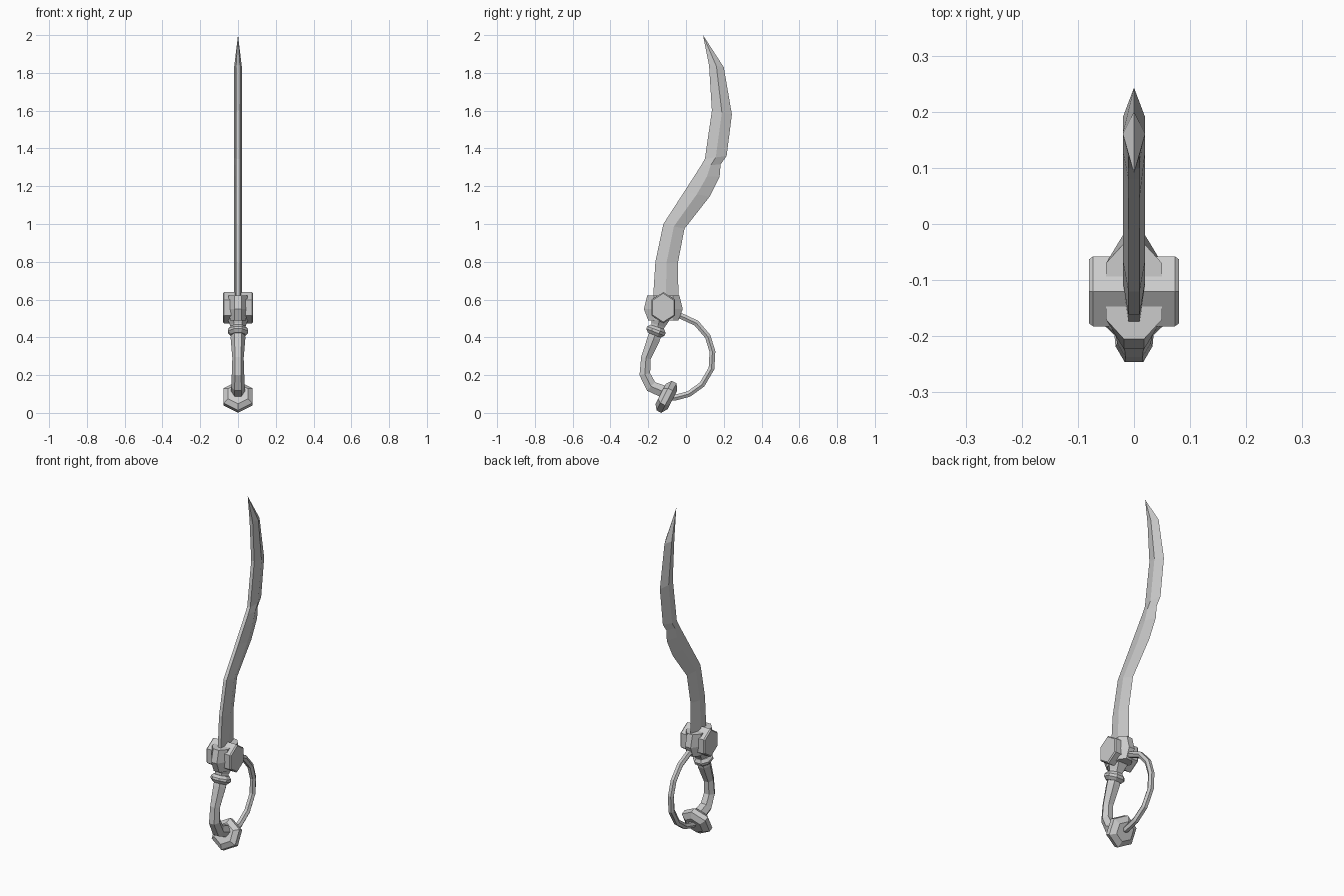
import bpy, bmesh, math
from mathutils import Vector

if "Cube" in bpy.data.objects:
    bpy.data.objects.remove(bpy.data.objects["Cube"])


def loft(name, rings):
    """Skin a list of equal-length point rings and cap both ends."""
    bm = bmesh.new()
    vs = [[bm.verts.new(p) for p in r] for r in rings]
    n = len(rings[0])
    for a, b in zip(vs, vs[1:]):
        for i in range(n):
            j = (i + 1) % n
            bm.faces.new((a[i], a[j], b[j], b[i]))
    bm.faces.new(vs[0])
    bm.faces.new(vs[-1])
    bmesh.ops.remove_doubles(bm, verts=bm.verts, dist=1e-4)
    bmesh.ops.recalc_face_normals(bm, faces=bm.faces)
    me = bpy.data.meshes.new(name)
    bm.to_mesh(me)
    bm.free()
    ob = bpy.data.objects.new(name, me)
    bpy.context.collection.objects.link(ob)
    return ob


def sweep(name, path, radii, sides=6, side=(1, 0, 0), phase=0):
    """Sweep a polygon with changing radius along a path."""
    pts = [Vector(p) for p in path]
    s = Vector(side)
    rings = []
    for i, c in enumerate(pts):
        t = (pts[min(i + 1, len(pts) - 1)] - pts[max(i - 1, 0)]).normalized()
        n = t.cross(s)
        ring = []
        for k in range(sides):
            a = phase + 2 * math.pi * k / sides
            ring.append(c + radii[i] * (math.cos(a) * s + math.sin(a) * n))
        rings.append(ring)
    return loft(name, rings)


def yz(*pairs):
    return [(0, y, z) for y, z in pairs]


# Wavy blade: spine y,z then cutting edge y,z
stations = [(-.178, .55, -.04, .55), (-.162, .80, -.042, .80), (-.12, 1.0, -.008, .975),
            (-.01, 1.17, .125, 1.145), (.045, 1.255, .178, 1.25), (.08, 1.31, .183, 1.315),
            (.10, 1.345, .215, 1.36), (.137, 1.6, .243, 1.58), (.122, 1.84, .20, 1.83)]
rings = []
for fy, fz, by, bz in stations:
    my, mz = (fy + by) / 2, (fz + bz) / 2
    rings.append([(-.01, fy, fz), (.01, fy, fz), (.02, my, mz), (0, by, bz), (-.02, my, mz)])
rings.append([(0, .09, 2.0)] * 5)
loft("blade", rings)

# Guard cross-block with hexagonal side ends
hub = sweep("guard_side_blocks",
            [(x, -.12, .557) for x in (-.08, -.073, .073, .08)],
            [.066, .072, .072, .066], side=(0, 1, 0), phase=math.pi / 6)
for v in hub.data.vertices:
    v.co.z = .557 + (v.co.z - .557) * 1.15

# Wedge-shaped front and back lobes of the guard
for name, d in (("guard_front_lobe", -1), ("guard_back_lobe", 1)):
    rings = []
    for w, tip, z in ((.042, .08, .49), (.05, .103, .55), (.05, .085, .622)):
        rings.append([(x, -.12 + d * y, z) for x, y in
                      ((-w, 0), (w, 0), (w, .05), (.018, tip), (-.018, tip), (-w, .05))])
    loft(name, rings)

# Curved grip
sweep("grip",
      yz((-.135, .51), (-.147, .465), (-.158, .435), (-.17, .395), (-.212, .29),
         (-.218, .205), (-.185, .14), (-.125, .115), (-.09, .11)),
      [.062, .042, .036, .039, .03, .033, .036, .037, .034])

# Collar ring on the grip
sweep("grip_collar", yz((-.152, .455), (-.157, .44), (-.162, .427), (-.168, .412)),
      [.042, .056, .056, .04], sides=8, phase=math.pi / 8)

# Tilted hexagonal pommel
c, axis = Vector((0, -.103, .085)), Vector((0, .89, -.46))
sweep("pommel", [c + axis * d for d in (-.035, -.014, .014, .035)],
      [.06, .088, .088, .055], phase=math.pi / 6)

# Knuckle bow from guard to pommel
sweep("knuckle_bow",
      yz((-.06, .525), (-.02, .51), (.055, .475), (.115, .405), (.14, .325), (.135, .235),
         (.085, .15), (.015, .1), (-.06, .08), (-.1, .085)),
      [.018] * 10)
